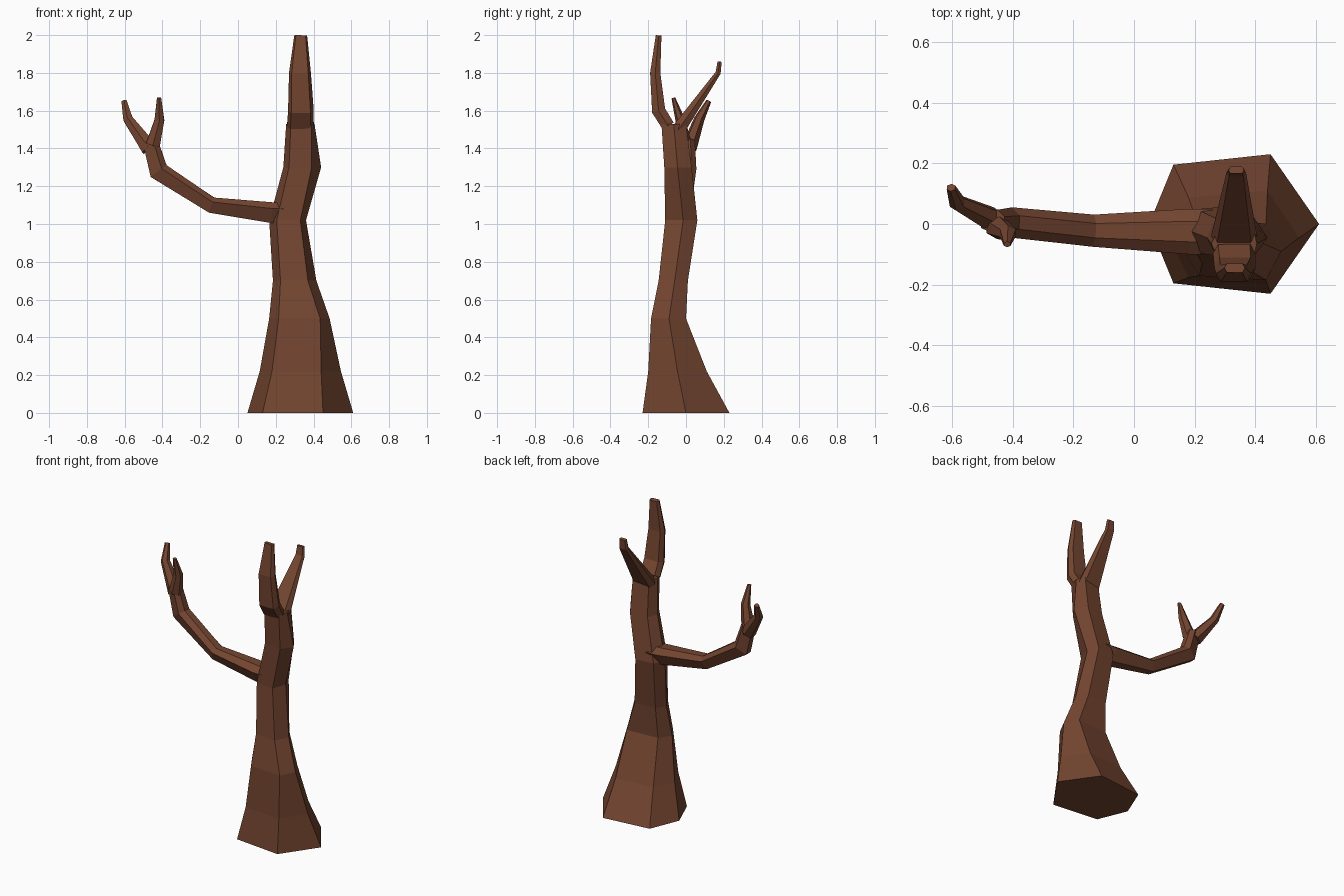
import bpy
import bmesh
from mathutils import Vector

cube = bpy.data.objects.get("Cube")
if cube:
    bpy.data.objects.remove(cube, do_unlink=True)

bark = bpy.data.materials.new("brown_bark")
bark.use_nodes = True
colour = (0.175, 0.06, 0.03, 1)
bark.diffuse_color = colour
bark.node_tree.nodes["Principled BSDF"].inputs["Base Color"].default_value = colour


def loft(name, rings):
    """Skin a stack of equal rings into one closed, flat-shaded part."""
    bm = bmesh.new()
    loops = [[bm.verts.new(point) for point in ring] for ring in rings]
    for lower, upper in zip(loops, loops[1:]):
        count = len(lower)
        for i in range(count):
            j = (i + 1) % count
            bm.faces.new((lower[i], lower[j], upper[j], upper[i]))
    bm.faces.new(loops[0][::-1])
    bm.faces.new(loops[-1])
    bmesh.ops.recalc_face_normals(bm, faces=bm.faces)
    mesh = bpy.data.meshes.new(name)
    bm.to_mesh(mesh)
    bm.free()
    mesh.materials.append(bark)
    part = bpy.data.objects.new(name, mesh)
    bpy.context.collection.objects.link(part)
    return part


def trunk_ring(z, left, front_left, front_right, right, front, middle, back):
    """Six-sided trunk section, slightly shallower on its left-hand end."""
    def shallow(y):
        return middle + (y - middle) * 0.85
    return [(left, middle, z), (front_left, shallow(front), z),
            (front_right, front, z), (right, middle, z),
            (front_right, back, z), (front_left, shallow(back), z)]


def branch(name, path, side, flat=0.5, sag=0.0):
    """Six-sided limb along path points (x, y, z, half width, half thickness)."""
    profile = [(-1, -sag), (-flat, -1), (flat, -1),
               (1, -sag), (flat, 1), (-flat, 1)]
    centres = [Vector(point[:3]) for point in path]
    last = len(path) - 1
    rings = []
    for i, centre in enumerate(centres):
        before = centre - centres[max(i - 1, 0)]
        after = centres[min(i + 1, last)] - centre
        tangent = (before.normalized() + after.normalized()).normalized()
        across = (side - tangent * side.dot(tangent)).normalized()
        up = tangent.cross(across)
        width, thickness = path[i][3:]
        rings.append([centre + across * (u * width) + up * (v * thickness)
                      for u, v in profile])
    return loft(name, rings)


# Trunk: flared foot, narrow waist and a bent upper stem
trunk_sections = [
    (0, 0.05, 0.13, 0.45, 0.61, -0.23, 0, 0.23),
    (0.22, 0.115, 0.18, 0.44, 0.545, -0.2, -0.045, 0.11),
    (0.5, 0.165, 0.215, 0.435, 0.485, -0.185, -0.09, 0),
    (0.7, 0.185, 0.225, 0.37, 0.415, -0.145, -0.06, 0.01),
    (1.02, 0.165, 0.205, 0.33, 0.36, -0.11, -0.015, 0.06),
    (1.3, 0.24, 0.27, 0.39, 0.44, -0.115, -0.045, 0.03),
    (1.53, 0.255, 0.28, 0.39, 0.405, -0.13, -0.065, 0),
]
loft("trunk", [trunk_ring(*section) for section in trunk_sections])

sideways = Vector((1, 0, 0))
depthways = Vector((0, 1, 0))

# Split crown: tall front leader and a back leader leaning away
branch("front_leader", [
    (0.33, -0.095, 1.52, 0.07, 0.034),
    (0.333, -0.145, 1.6, 0.068, 0.036),
    (0.328, -0.163, 1.8, 0.058, 0.027),
    (0.332, -0.145, 1.998, 0.034, 0.015),
], sideways, flat=0.75)
branch("back_leader", [
    (0.33, -0.04, 1.5, 0.076, 0.035),
    (0.337, 0.17, 1.8, 0.032, 0.014),
    (0.337, 0.178, 1.86, 0.026, 0.011),
], sideways, flat=0.75)

# Long side limb sweeping out and up
branch("side_limb", [
    (0.26, -0.025, 1.06, 0.075, 0.05),
    (0.18, -0.025, 1.06, 0.075, 0.055),
    (-0.14, -0.022, 1.1, 0.053, 0.042),
    (-0.42, 0.005, 1.28, 0.05, 0.052),
    (-0.465, 0.005, 1.44, 0.042, 0.04),
], depthways, flat=0.45, sag=0.4)

# Forked twigs at the end of the limb
branch("outer_twig", [
    (-0.47, 0.015, 1.4, 0.042, 0.042),
    (-0.582, 0.07, 1.555, 0.028, 0.025),
    (-0.603, 0.12, 1.65, 0.014, 0.014),
], depthways)
branch("inner_twig", [
    (-0.45, -0.01, 1.42, 0.04, 0.037),
    (-0.416, -0.03, 1.55, 0.026, 0.026),
    (-0.418, -0.067, 1.668, 0.01, 0.011),
], depthways)
